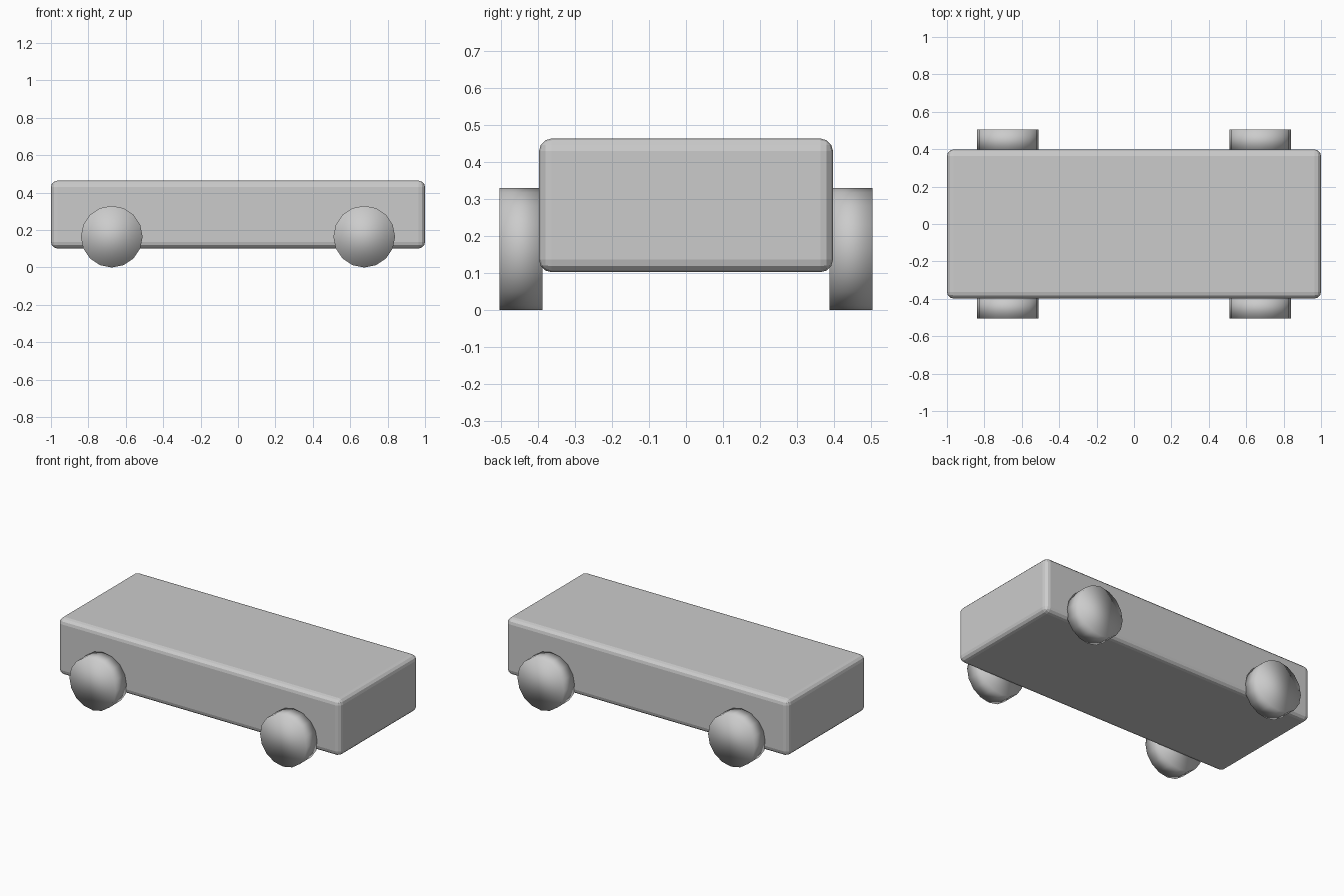
import bpy
from math import pi

if "Cube" in bpy.data.objects:
    bpy.data.objects.remove(bpy.data.objects["Cube"])

# Body: rounded box
bpy.ops.mesh.primitive_cube_add(size=1, location=(0, 0, 0.283))
body = bpy.context.object
body.name = "body"
body.scale = (2.0, 0.796, 0.362)
bpy.ops.object.transform_apply(location=False, rotation=False, scale=True)
bevel = body.modifiers.new("rounded_edges", 'BEVEL')
bevel.width = 0.034
bevel.segments = 3


# Wheels: low-sided discs, smooth shaded all over
def add_wheel(name, x, side):
    bpy.ops.mesh.primitive_cylinder_add(
        vertices=16, radius=0.165, depth=0.117,
        location=(x, side * 0.4465, 0.165), rotation=(pi / 2, 0, 0))
    wheel = bpy.context.object
    wheel.name = name
    bpy.ops.object.shade_smooth()


for end, x in (("left", -0.675), ("right", 0.675)):
    for face, side in (("front", -1), ("back", 1)):
        add_wheel(f"{face}_{end}_wheel", x, side)
